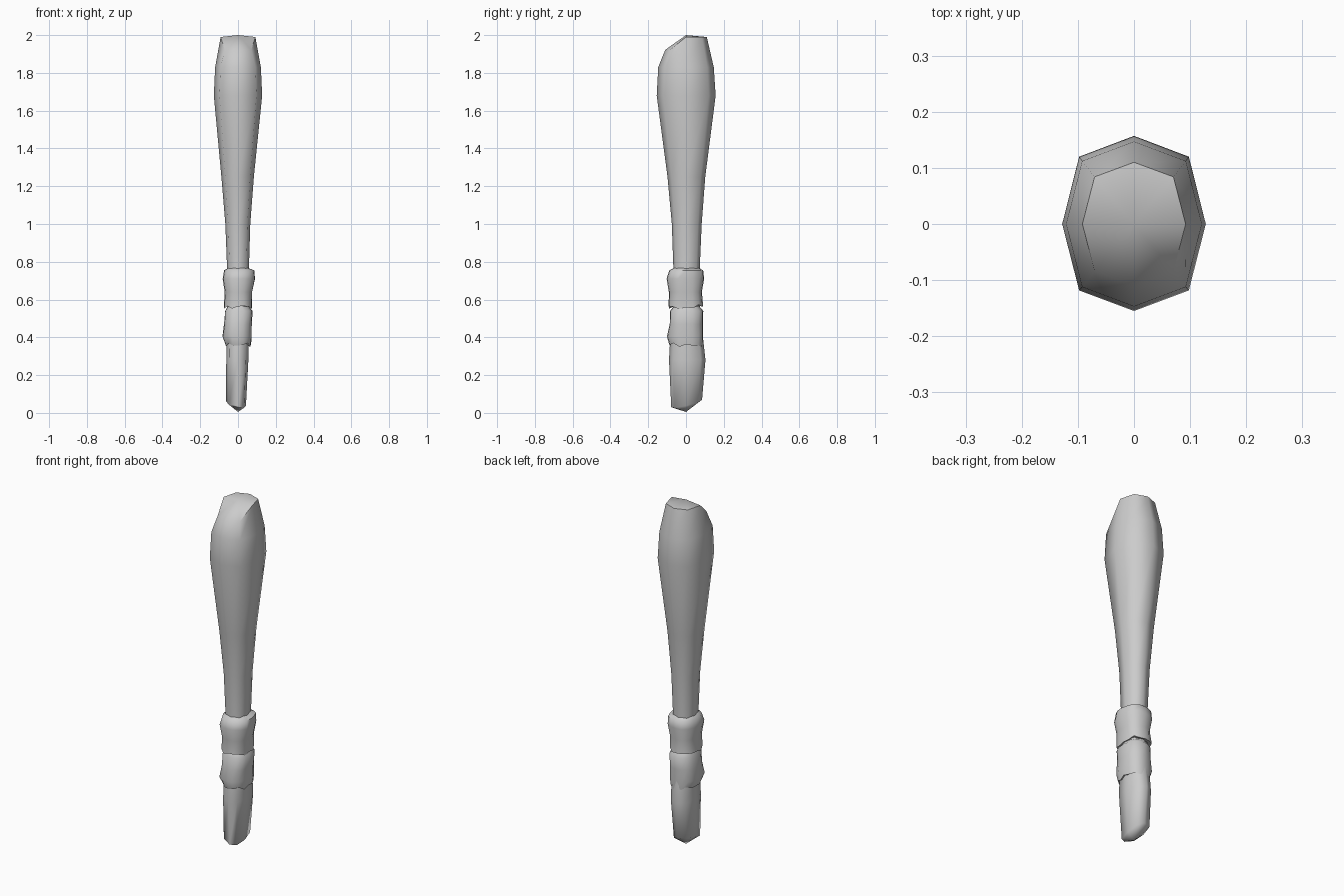
import bpy, bmesh, math, random

if "Cube" in bpy.data.objects:
    bpy.data.objects.remove(bpy.data.objects["Cube"])

random.seed(4)


def loft(name, rings, sides, top=None, bottom=None, jitter=0.0, angle=60):
    """Skin rings of (x0, x1, y0, y1, z); z may be a number or a function of (cos, sin, index)."""
    bm = bmesh.new()
    loops = []
    for x0, x1, y0, y1, z in rings:
        loop = []
        for i in range(sides):
            a = 2 * math.pi * i / sides
            c, s = math.cos(a), math.sin(a)
            bulge = 1 + 0.08 * math.sin(2 * a) ** 2
            r = bulge * (1 + random.uniform(-jitter, jitter))
            x = (x1 if c > 0 else -x0) * c * r
            y = (y1 if s > 0 else -y0) * s * r
            loop.append(bm.verts.new((x, y, z(c, s, i) if callable(z) else z)))
        loops.append(loop)
    for lo, hi in zip(loops, loops[1:]):
        for i in range(sides):
            j = (i + 1) % sides
            bm.faces.new((lo[i], lo[j], hi[j], hi[i]))
    for loop, tip in ((loops[0], bottom), (loops[-1], top)):
        if tip:
            v = bm.verts.new(tip)
            for i in range(sides):
                bm.faces.new((loop[i], loop[(i + 1) % sides], v))
    bmesh.ops.recalc_face_normals(bm, faces=bm.faces)
    mesh = bpy.data.meshes.new(name)
    bm.to_mesh(mesh)
    bm.free()
    ob = bpy.data.objects.new(name, mesh)
    bpy.context.collection.objects.link(ob)
    bpy.ops.object.select_all(action='DESELECT')
    ob.select_set(True)
    bpy.context.view_layer.objects.active = ob
    bpy.ops.object.shade_smooth_by_angle(angle=math.radians(angle))
    return ob


# Wooden club: chipped butt, narrow neck, swollen head with a front chamfer
def butt_z(c, s, i):
    return 0.05 - 0.012 * c + 0.02 * s


def crown_z(c, s, i):
    return 1.922 if s < -0.1 else 1.99


loft("club_shaft", [
    (-0.064, 0.042, -0.078, 0.085, butt_z),
    (-0.062, 0.055, -0.09, 0.103, 0.28),
    (-0.06, 0.057, -0.085, 0.093, 0.37),
    (-0.058, 0.058, -0.068, 0.073, 0.56),
    (-0.058, 0.058, -0.067, 0.073, 0.77),
    (-0.067, 0.065, -0.075, 0.083, 1.0),
    (-0.088, 0.084, -0.098, 0.102, 1.25),
    (-0.128, 0.128, -0.155, 0.157, 1.68),
    (-0.121, 0.121, -0.147, 0.147, 1.83),
    (-0.092, 0.092, -0.11, 0.11, crown_z),
], 8, top=(0, 0, 2.0), bottom=(0, 0, 0.005))


# Cloth grip wraps with ragged lower hems
def hem(base, depth):
    drops = [random.uniform(-depth, depth) for _ in range(16)]
    return lambda c, s, i: base + drops[i] + depth * 0.5 * (-1) ** i


for name, rows, base in (
    ("upper_wrap", [
        (-0.076, 0.074, -0.093, 0.09, None),
        (-0.069, 0.076, -0.089, 0.085, 0.64),
        (-0.08, 0.09, -0.102, 0.094, 0.71),
        (-0.072, 0.084, -0.088, 0.09, 0.755),
        (-0.05, 0.05, -0.06, 0.065, 0.768)], 0.562),
    ("lower_wrap", [
        (-0.066, 0.068, -0.087, 0.087, None),
        (-0.083, 0.073, -0.1, 0.09, 0.405),
        (-0.073, 0.073, -0.088, 0.088, 0.47),
        (-0.069, 0.076, -0.086, 0.091, 0.54),
        (-0.05, 0.05, -0.06, 0.065, 0.57)], 0.36)):
    edge = hem(base, 0.008)
    rings = [(*r[:4], edge if r[4] is None else r[4]) for r in rows]
    inner = (-0.045, 0.045, -0.06, 0.06, base + 0.012)
    loft(name, [inner] + rings, 16, jitter=0.025)
